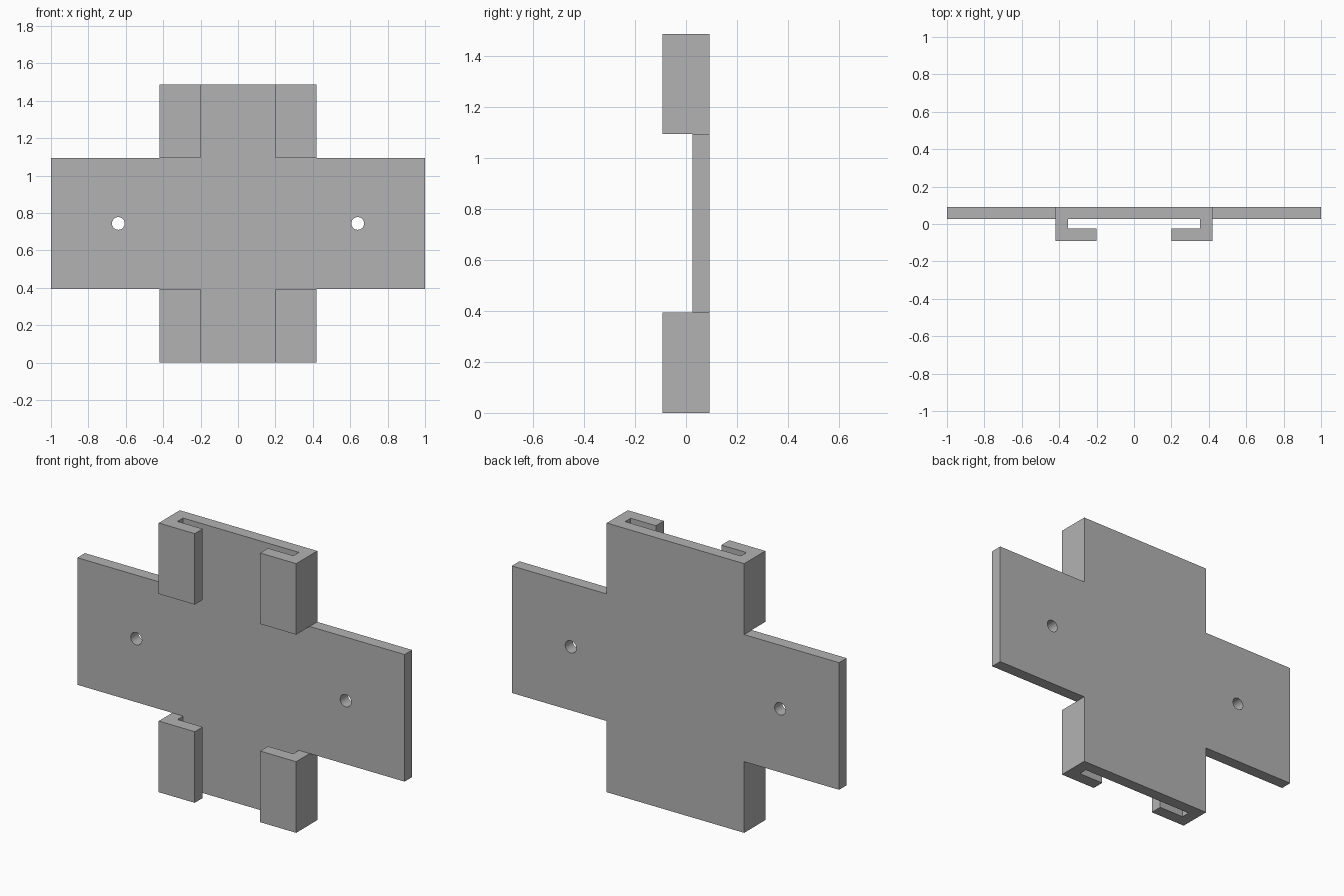
import bpy
import bmesh

cube = bpy.data.objects.get("Cube")
if cube:
    bpy.data.objects.remove(cube, do_unlink=True)

# Key dimensions
HALF_W, HALF_C, LIP_X, WALL = 1.0, 0.42, 0.20, 0.066
BACK, PLATE_FRONT, LIP_BACK, FRONT = 0.092, 0.026, -0.023, -0.092
LOW, HIGH, TOP = 0.393, 1.095, 1.487
HOLE_X, HOLE_Z, HOLE_R = 0.64, 0.744, 0.034

grey = bpy.data.materials.new("plain grey")
grey.use_nodes = True
colour = (0.45, 0.45, 0.45, 1)
grey.diffuse_color = colour
grey.node_tree.nodes["Principled BSDF"].inputs["Base Color"].default_value = colour


def prism(name, points, offset):
    """Extrude a closed outline along the offset vector."""
    bm = bmesh.new()
    face = bm.faces.new([bm.verts.new(p) for p in points])
    new = bmesh.ops.extrude_face_region(bm, geom=[face])["geom"]
    verts = [v for v in new if isinstance(v, bmesh.types.BMVert)]
    bmesh.ops.translate(bm, verts=verts, vec=offset)
    bmesh.ops.recalc_face_normals(bm, faces=bm.faces)
    mesh = bpy.data.meshes.new(name)
    bm.to_mesh(mesh)
    bm.free()
    mesh.materials.append(grey)
    obj = bpy.data.objects.new(name, mesh)
    bpy.context.collection.objects.link(obj)
    return obj


# Cross-shaped back plate
right_side = [(HALF_C, 0), (HALF_C, LOW), (HALF_W, LOW),
              (HALF_W, HIGH), (HALF_C, HIGH), (HALF_C, TOP)]
outline = right_side + [(-x, z) for x, z in reversed(right_side)]
plate = prism("back_plate", [(x, PLATE_FRONT, z) for x, z in outline],
              (0, BACK - PLATE_FRONT, 0))

# Screw holes through both wings
for side, label in ((-1, "right"), (1, "left")):
    bpy.ops.mesh.primitive_cylinder_add(
        vertices=32, radius=HOLE_R, depth=0.4,
        location=(side * HOLE_X, 0, HOLE_Z), rotation=(1.5707963, 0, 0))
    cutter = bpy.context.object
    cutter.name = label + "_hole_cutter"
    cutter.data.materials.append(grey)
    cutter.hide_render = True
    cutter.hide_set(True)
    cutter.display_type = 'WIRE'
    cut = plate.modifiers.new(label + "_screw_hole", 'BOOLEAN')
    cut.operation = 'DIFFERENCE'
    cut.solver = 'EXACT'
    cut.object = cutter

bpy.ops.object.select_all(action='DESELECT')
bpy.context.view_layer.objects.active = plate
plate.select_set(True)
for modifier in list(plate.modifiers):
    cutter = modifier.object
    bpy.ops.object.modifier_apply(modifier=modifier.name)
    bpy.data.objects.remove(cutter, do_unlink=True)
bpy.ops.object.shade_smooth_by_angle()

# Four L-shaped clips at the corners of the central strip
profile = [(HALF_C, PLATE_FRONT), (HALF_C, FRONT), (LIP_X, FRONT),
           (LIP_X, LIP_BACK), (HALF_C - WALL, LIP_BACK),
           (HALF_C - WALL, PLATE_FRONT)]
for side, label in ((-1, "right"), (1, "left")):
    for level, base, end in (("lower", 0, LOW), ("upper", HIGH, TOP)):
        prism(f"{level}_{label}_clip",
              [(side * x, y, base) for x, y in profile], (0, 0, end - base))
